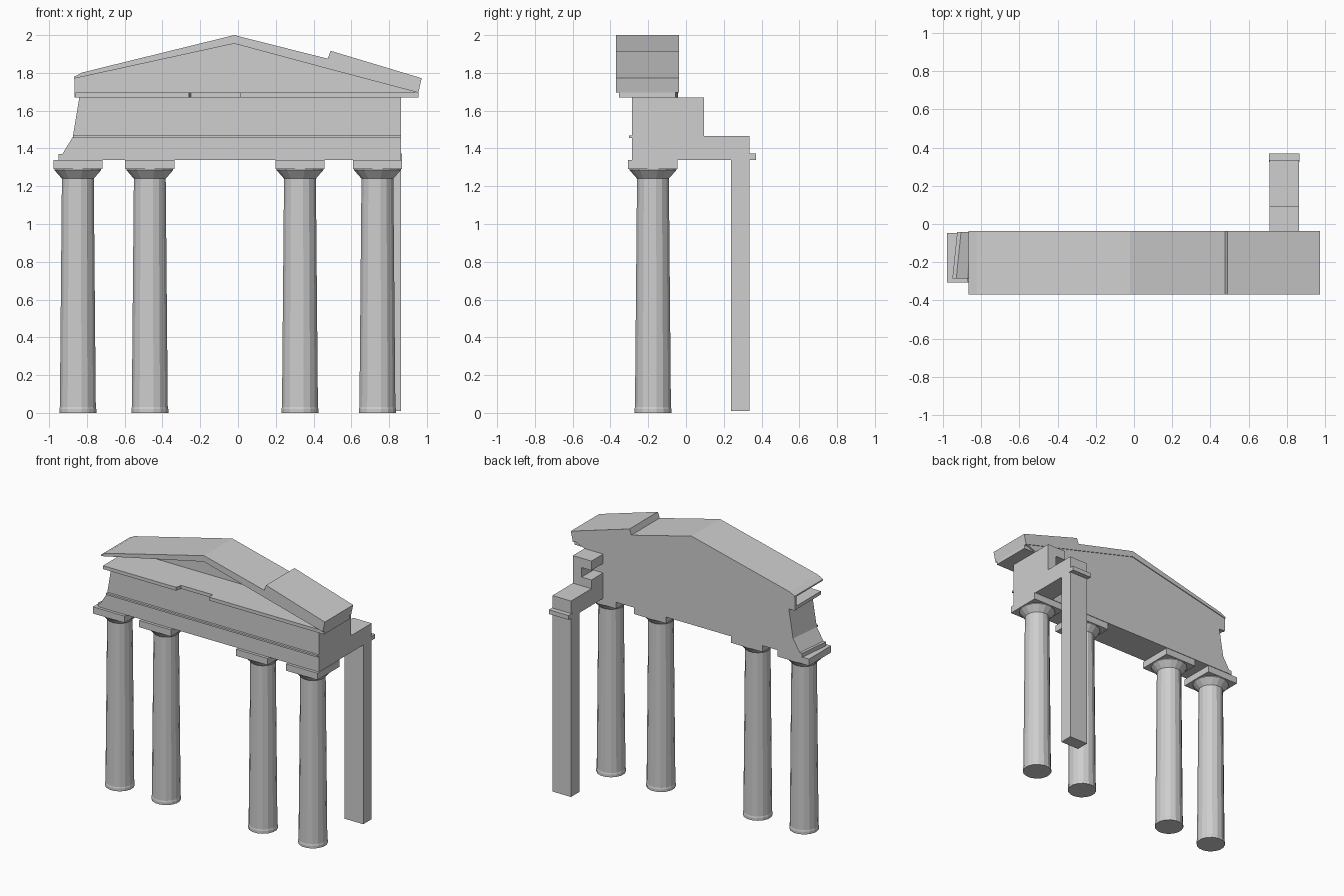
import bpy
import bmesh
from math import cos, sin, tau

cube = bpy.data.objects.get("Cube")
if cube:
    bpy.data.objects.remove(cube, do_unlink=True)

stone = bpy.data.materials.new("pale_grey_stone")
stone.use_nodes = True
GREY = (0.62, 0.62, 0.62, 1)
stone.diffuse_color = GREY
stone.node_tree.nodes["Principled BSDF"].inputs["Base Color"].default_value = GREY


def finish(name, bm):
    """Turn a bmesh into a flat shaded stone object."""
    bmesh.ops.recalc_face_normals(bm, faces=bm.faces)
    mesh = bpy.data.meshes.new(name)
    bm.to_mesh(mesh)
    bm.free()
    mesh.materials.append(stone)
    obj = bpy.data.objects.new(name, mesh)
    bpy.context.collection.objects.link(obj)
    return obj


def prism(name, profile, start, end, place):
    """Extrude a 2D profile from start to end; place maps (a, b, depth) to xyz."""
    bm = bmesh.new()
    rings = [[bm.verts.new(place(a, b, d)) for a, b in profile] for d in (start, end)]
    for ring in rings:
        bm.faces.new(ring)
    for i in range(len(profile)):
        j = (i + 1) % len(profile)
        bm.faces.new((rings[0][i], rings[0][j], rings[1][j], rings[1][i]))
    return finish(name, bm)


def elevation(name, profile, y0, y1):
    return prism(name, profile, y0, y1, lambda x, z, y: (x, y, z))


def plan(name, profile, z0, z1):
    return prism(name, profile, z0, z1, lambda x, y, z: (x, y, z))


def box(name, x0, x1, y0, y1, z0, z1):
    return plan(name, [(x0, y0), (x1, y0), (x1, y1), (x0, y1)], z0, z1)


def column(name, x, y, sides=16):
    """Tapered shaft with a flaring cap, turned from (radius, height) pairs."""
    bm = bmesh.new()
    rings = []
    for r, z in [(0.1, 0), (0.1, 0.02), (0.097, 0.03), (0.086, 1.24), (0.126, 1.285), (0.126, 1.3)]:
        rings.append([bm.verts.new((x + r * cos(tau * (i + 0.5) / sides),
                                    y + r * sin(tau * (i + 0.5) / sides), z))
                      for i in range(sides)])
    for low, high in zip(rings, rings[1:]):
        for i in range(sides):
            j = (i + 1) % sides
            bm.faces.new((low[i], low[j], high[j], high[i]))
    bm.faces.new(rings[0])
    bm.faces.new(rings[-1])
    finish(name, bm)


FRONT, BACK = -0.285, -0.042

# Columns with square slabs on top
for n, x in enumerate((-0.848, -0.467, 0.328, 0.738), 1):
    column(f"column_{n}", x, -0.175)
    box(f"column_slab_{n}", x - 0.13, x + 0.13, -0.306, -0.046, 1.29, 1.34)

# Beam and frieze wall, with a broken, slightly skewed end
wall = elevation("beam_wall", [(-0.95, 1.34), (0.863, 1.34), (0.863, 1.67), (-0.84, 1.67),
                               (-0.875, 1.46), (-0.93, 1.37), (-0.95, 1.37)], FRONT, BACK)
for v in wall.data.vertices:
    if v.co.x < 0 and v.co.y > -0.1:
        v.co.x += 0.025
box("beam_fillet", -0.873, 0.863, -0.302, FRONT, 1.455, 1.468)

# Ledge below the gable, chipped along its front edge
plan("cornice_ledge", [(-0.86, -0.355), (-0.26, -0.355), (-0.25, -0.31), (0.01, -0.31),
                       (0.01, -0.355), (0.955, -0.355), (0.955, -0.055), (-0.86, -0.055)],
     1.67, 1.695)

# Recessed gable wall
elevation("gable_wall", [(-0.865, 1.67), (0.865, 1.67), (0.94, 1.7), (-0.02, 1.96), (-0.865, 1.775)],
          -0.062, BACK)

# Sloping roof stones, one piece standing higher on the right slope
elevation("roof_left", [(-0.867, 1.77), (-0.02, 1.955), (-0.02, 2), (-0.825, 1.802), (-0.867, 1.78)],
          -0.37, -0.037)
elevation("roof_right", [(-0.02, 1.955), (0.475, 1.822), (0.475, 1.875), (-0.02, 2)], -0.37, -0.037)
elevation("roof_raised_stone", [(0.475, 1.822), (0.955, 1.695), (0.972, 1.772),
                                (0.49, 1.917), (0.475, 1.875)], -0.37, -0.037)

# Side return of the beam, stepped down towards the rear pier
X0, X1 = 0.71, 0.863
box("return_beam", X0, X1, BACK, 0.335, 1.34, 1.465)
elevation("return_upper", [(X0, 1.465), (X1, 1.465), (X1, 1.67), (X0, 1.67), (X0, 1.6),
                           (0.79, 1.6), (0.79, 1.53), (X0, 1.53)], BACK, 0.095)

# Rear pier with its small cap
box("rear_pier", X0, X1, 0.237, 0.335, 0.01, 1.34)
box("rear_pier_cap", X0 - 0.005, X1 + 0.004, 0.325, 0.37, 1.34, 1.372)
